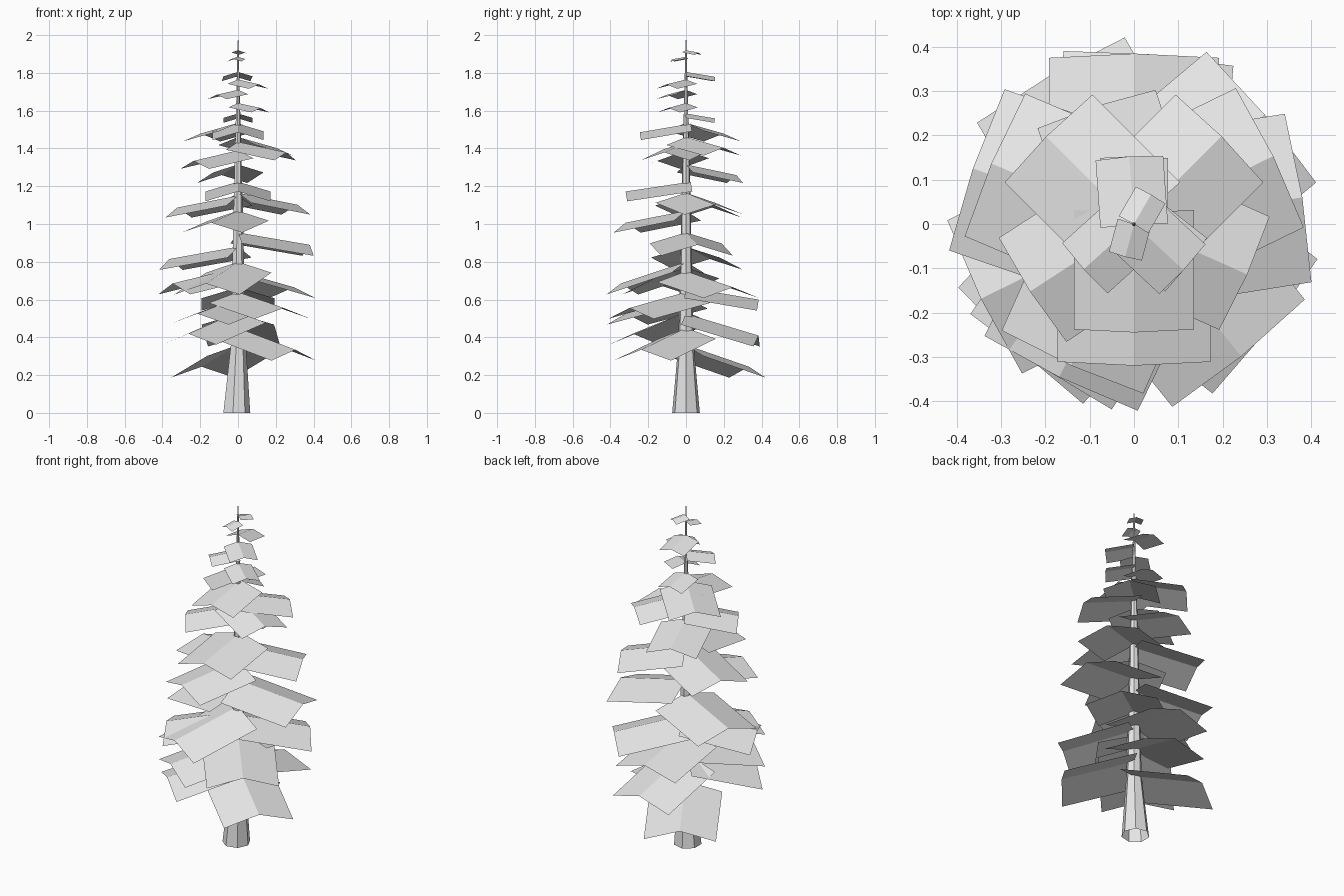
import bpy
import bmesh
from math import cos, sin, radians, tau
from mathutils import Matrix, Vector

cube = bpy.data.objects.get("Cube")
if cube:
    bpy.data.objects.remove(cube)

grey = bpy.data.materials.new("plain grey")
grey.use_nodes = True
colour = (0.8, 0.8, 0.8, 1)
grey.diffuse_color = colour
grey.node_tree.nodes["Principled BSDF"].inputs["Base Color"].default_value = colour


def make_object(name, bm):
    mesh = bpy.data.meshes.new(name)
    bm.to_mesh(mesh)
    bm.free()
    mesh.materials.append(grey)
    obj = bpy.data.objects.new(name, mesh)
    bpy.context.collection.objects.link(obj)
    return obj


def build_trunk(sides=7):
    """Tapering faceted trunk, open at the flared foot, drawn out to a point."""
    profile = [(0, 0.075), (0.14, 0.062), (0.36, 0.042), (0.8, 0.032),
               (1.3, 0.02), (1.7, 0.009), (1.92, 0.004)]
    bm = bmesh.new()
    rings = []
    for z, radius in profile:
        lean = -0.01 * max(0, 1 - z / 0.36)
        rings.append([bm.verts.new((lean + radius * cos(tau * i / sides),
                                    radius * sin(tau * i / sides), z))
                      for i in range(sides)])
    tip = bm.verts.new((0, 0, 2))
    for low, high in zip(rings, rings[1:]):
        for i in range(sides):
            j = (i + 1) % sides
            bm.faces.new((low[i], low[j], high[j], high[i]))
    for i in range(sides):
        bm.faces.new((rings[-1][i], rings[-1][(i + 1) % sides], tip))
    return make_object("trunk", bm)


def build_branch(name, heading, height, reach, slope, start):
    """Thin rectangular sheet folded along its ridge, drooping outward."""
    half = reach * 0.5
    fold = half * 0.3
    turn = Matrix.Rotation(radians(heading), 4, 'Z')
    bm = bmesh.new()
    rows = []
    for x in (start, start + reach):
        z = height - x * slope
        rows.append([bm.verts.new(turn @ Vector((x - abs(s) * 0.025 * reach,
                                               s * half, z - abs(s) * fold)))
                     for s in (-1, 0, 1)])
    inner, outer = rows
    for i in (0, 1):
        bm.faces.new((inner[i], outer[i], outer[i + 1], inner[i + 1]))
    return make_object(name, bm)


# Tiers: reach, droop, root offset, then (heading, ridge height) of each branch
tiers = {
    "crown": (0.077, 0.17, 0, [(60, 1.92), (255, 1.885)]),
    "upper": (0.153, 0.17, 0, [(94, 1.805), (-43, 1.765), (222, 1.71),
                               (-38, 1.64), (90, 1.585)]),
    "short": (0.27, 0.17, -0.025, [(270, 1.527)]),
    "middle": (0.28, 0.2, 0, [(135, 1.535), (45, 1.46), (-24, 1.435),
                              (213, 1.39), (108, 1.315)]),
    "front": (0.345, 0.15, -0.025, [(270, 1.22)]),
    "broad": (0.35, 0.18, 0, [(26, 1.165), (157, 1.15), (246, 1.07)]),
    "wide": (0.385, 0.17, 0, [(9, 0.955), (161, 0.88), (90, 0.665)]),
    "lower": (0.385, 0.22, 0, [(206, 0.77), (40, 0.75), (236, 0.61),
                               (-51, 0.64)]),
    "base": (0.385, 0.3, 0, [(244, 0.8), (85, 0.525), (-38, 0.45),
                             (227, 0.535), (120, 0.36)]),
}

build_trunk()
for tier, (reach, slope, start, branches) in tiers.items():
    for number, (heading, height) in enumerate(branches, 1):
        build_branch(f"{tier}_branch_{number}", heading, height, reach, slope, start)
